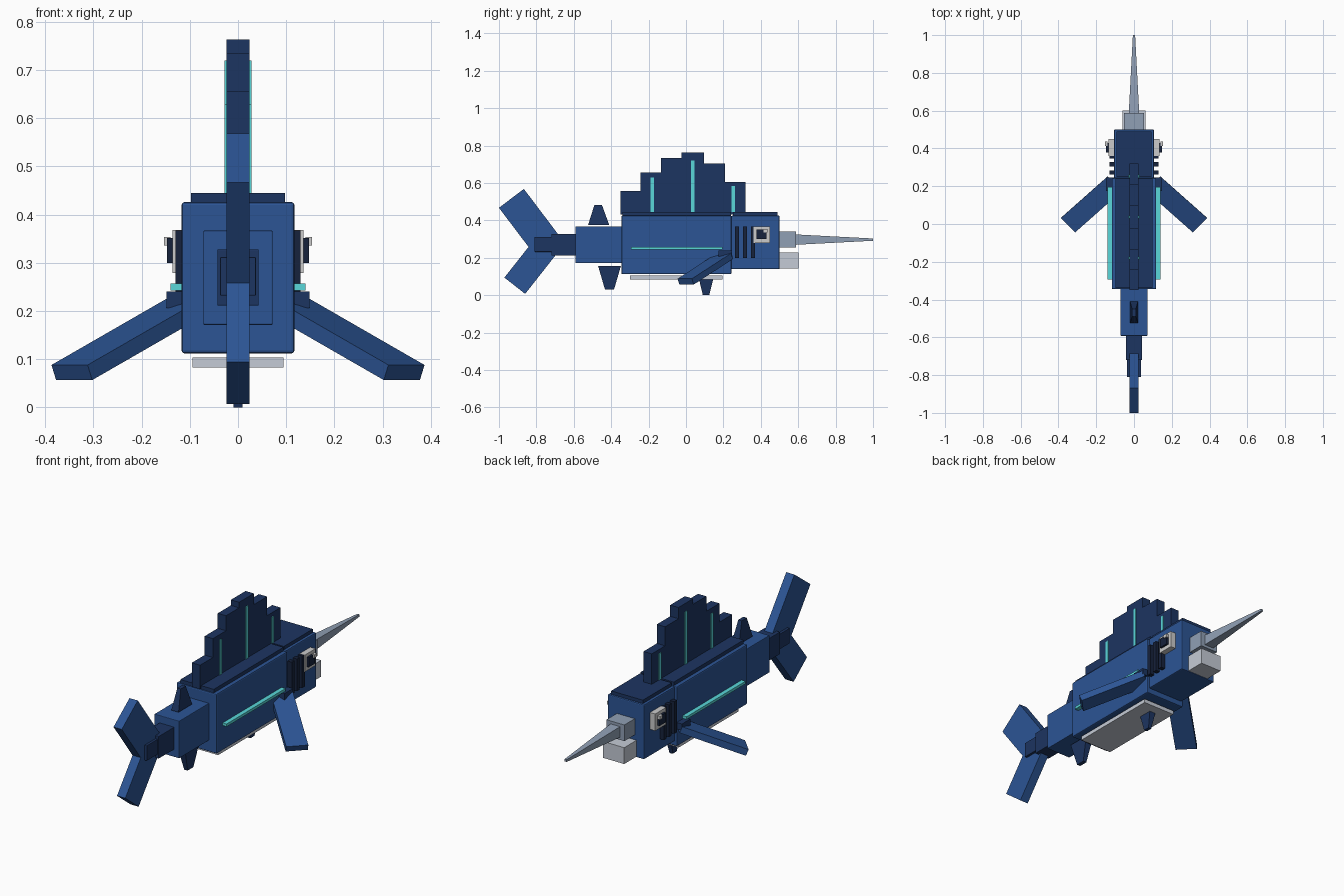
import bpy, bmesh
from mathutils import Vector

if "Cube" in bpy.data.objects:
    bpy.data.objects.remove(bpy.data.objects["Cube"])

def mat(name, r, g, b):
    m = bpy.data.materials.new(name)
    m.diffuse_color = (r, g, b, 1)
    m.use_nodes = True
    m.node_tree.nodes["Principled BSDF"].inputs["Base Color"].default_value = m.diffuse_color
    return m

BLUE = mat("blue", 0.025, 0.09, 0.30)
NAVY = mat("navy", 0.012, 0.035, 0.12)
DARK = mat("dark", 0.008, 0.016, 0.045)
TEAL = mat("teal", 0.10, 0.68, 0.70)
STEEL = mat("steel", 0.28, 0.35, 0.46)
PALE = mat("pale", 0.56, 0.60, 0.67)
WHITE = mat("white", 0.85, 0.85, 0.85)

def hexa(name, corners, m, bevel=0):
    """Six-sided solid from two matching rings of four corners."""
    bm = bmesh.new()
    v = [bm.verts.new(c) for c in corners]
    bm.faces.new(v[:4])
    bm.faces.new(v[4:])
    for i in range(4):
        j = (i + 1) % 4
        bm.faces.new((v[i], v[j], v[j + 4], v[i + 4]))
    bmesh.ops.recalc_face_normals(bm, faces=bm.faces)
    me = bpy.data.meshes.new(name)
    bm.to_mesh(me)
    bm.free()
    me.materials.append(m)
    ob = bpy.data.objects.new(name, me)
    bpy.context.collection.objects.link(ob)
    if bevel:
        b = ob.modifiers.new("Bevel", 'BEVEL')
        b.width = bevel
        b.segments = 2
    return ob

def box(name, x, y, z, m, bevel=0):
    ring = [(x[0], y[0]), (x[1], y[0]), (x[1], y[1]), (x[0], y[1])]
    return hexa(name, [(a, b, h) for h in z for a, b in ring], m, bevel)

def mid_box(name, half, y, z, m, bevel=0):
    return box(name, (-half, half), y, z, m, bevel)

def side_boxes(name, x, y, z, m):
    for s, side in ((1, "right"), (-1, "left")):
        box(f"{side}_{name}", (s * x[0], s * x[1]), y, z, m)

def oriented(name, corner, along, across, thick, m):
    """Box spanned from a corner by three edge vectors."""
    c, a, b, t = map(Vector, (corner, along, across, thick))
    return hexa(name, [p + k for k in (Vector(), t) for p in (c, c + a, c + a + b, c + b)], m)

def taper(name, z0, y0, x0, z1, y1, x1, m):
    """Small fin narrowing from base to tip."""
    pts = []
    for z, y, x in ((z0, y0, x0), (z1, y1, x1)):
        pts += [(-x, y[0], z), (x, y[0], z), (x, y[1], z), (-x, y[1], z)]
    hexa(name, pts, m)

# Body, head and tail segments
mid_box("body", 0.117, (-0.345, 0.243), (0.112, 0.426), BLUE, 0.006)
mid_box("head", 0.106, (0.243, 0.50), (0.139, 0.426), BLUE, 0.005)
mid_box("body_back_plate", 0.097, (-0.34, 0.24), (0.42, 0.445), NAVY)
mid_box("head_back_plate", 0.092, (0.25, 0.49), (0.42, 0.444), NAVY)
mid_box("belly_plate", 0.094, (-0.30, 0.195), (0.083, 0.104), PALE)
mid_box("tail_base", 0.072, (-0.592, -0.34), (0.171, 0.367), BLUE, 0.003)
mid_box("tail_middle", 0.043, (-0.72, -0.585), (0.211, 0.328), NAVY, 0.002)
mid_box("tail_hub", 0.037, (-0.81, -0.70), (0.232, 0.312), NAVY, 0.002)

# Tail fins
oriented("upper_tail_fin", (-0.024, -1.0, 0.467), (0, 0.205, -0.271), (0, 0.133, 0.101),
         (0.048, 0, 0), BLUE)
oriented("lower_tail_fin", (-0.024, -0.971, 0.094), (0, 0.186, 0.236), (0, 0.111, -0.087),
         (0.048, 0, 0), BLUE)

# Stepped dorsal sail with teal stripes
edges = [-0.349, -0.243, -0.134, -0.025, 0.097, 0.208, 0.319]
tops = [0.556, 0.655, 0.734, 0.763, 0.704, 0.604]
for i, top in enumerate(tops):
    mid_box(f"dorsal_step_{i + 1}", 0.024, (edges[i], edges[i + 1]), (0.43, top), NAVY)
for i, (y, top) in enumerate(((-0.18, 0.628), (0.037, 0.72), (0.252, 0.583))):
    mid_box(f"dorsal_stripe_{i + 1}", 0.028, (y - 0.009, y + 0.009), (0.445, top), TEAL)

# Small tapered fins
taper("second_dorsal_fin", 0.374, (-0.524, -0.41), 0.021, 0.481, (-0.49, -0.449), 0.01, NAVY)
taper("anal_fin", 0.156, (-0.47, -0.348), 0.021, 0.03, (-0.433, -0.385), 0.01, NAVY)
taper("pelvic_fin", 0.088, (0.069, 0.146), 0.018, 0.0, (0.09, 0.124), 0.009, NAVY)

# Pectoral fins
for s, side in ((1, "right"), (-1, "left")):
    along = Vector((-s * 0.238, 0.211, 0.137))
    across = Vector((-s * 0.075, -0.077, 0))
    n = along.cross(across).normalized() * 0.034
    if n.z > 0:
        n = -n
    oriented(f"{side}_pectoral_fin", (s * 0.387, 0.032, 0.088), along, across, n, BLUE)
side_boxes("pectoral_socket", (0.10, 0.148), (0.175, 0.245), (0.206, 0.24), NAVY)

# Lateral lines and gills
side_boxes("lateral_line", (0.115, 0.14), (-0.295, 0.195), (0.243, 0.257), TEAL)
for i, y in enumerate((0.272, 0.316, 0.358)):
    side_boxes(f"gill_{i + 1}", (0.10, 0.13), (y - 0.011, y + 0.011), (0.198, 0.367), DARK)

# Eyes
side_boxes("eye_white", (0.10, 0.136), (0.361, 0.45), (0.279, 0.368), WHITE)
side_boxes("pupil", (0.13, 0.147), (0.378, 0.43), (0.30, 0.351), DARK)
side_boxes("eye_glint", (0.14, 0.154), (0.414, 0.436), (0.336, 0.354), WHITE)

# Snout, jaw and sword
mid_box("upper_snout", 0.052, (0.495, 0.587), (0.255, 0.34), STEEL)
mid_box("lower_jaw", 0.062, (0.495, 0.602), (0.143, 0.229), PALE)
ring = [(-1, -1), (1, -1), (1, 1), (-1, 1)]
hexa("sword", [(a * r, y, z + b * r) for y, r, z in ((0.58, 0.028, 0.297), (1.0, 0.006, 0.297))
               for a, b in ring], STEEL)
